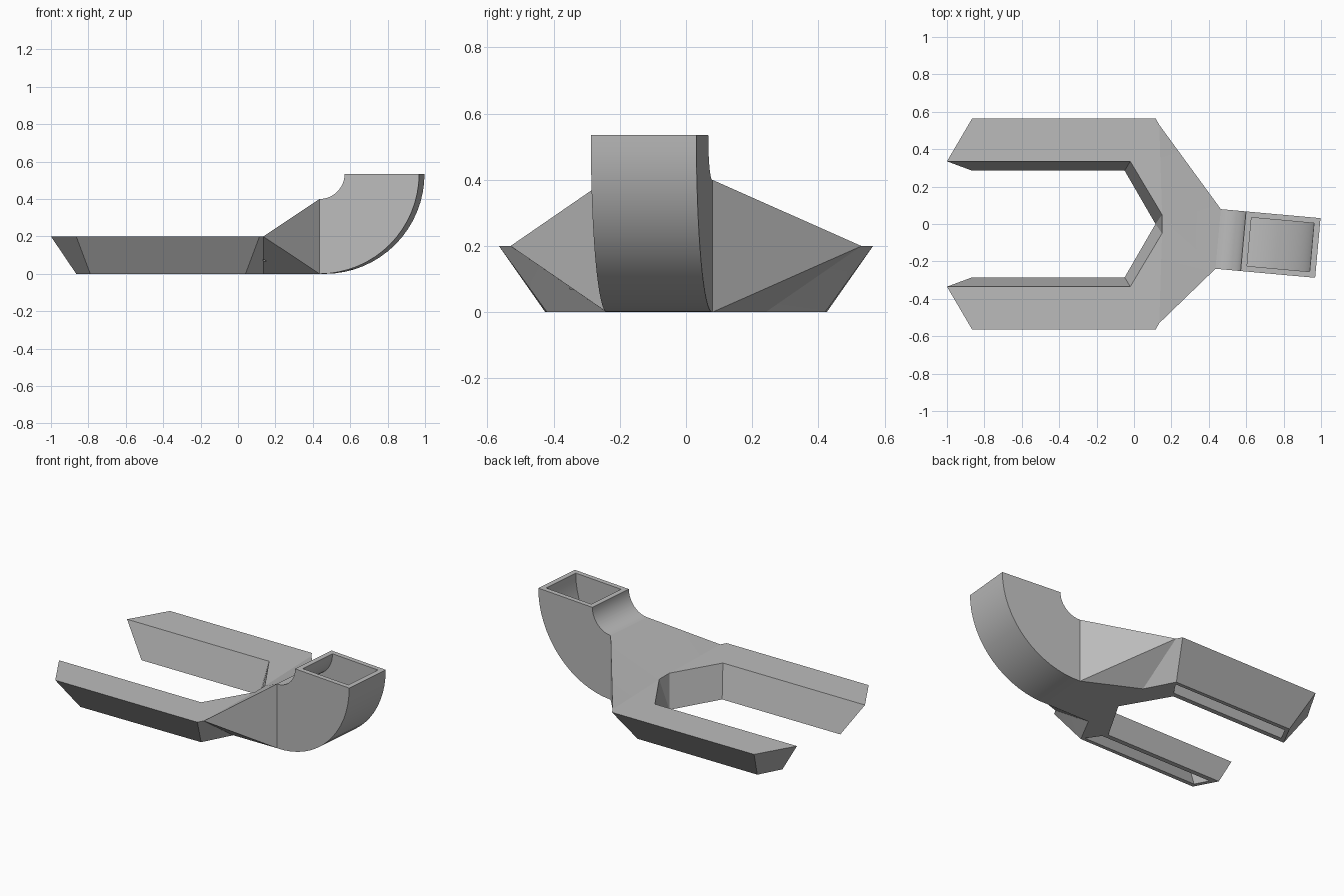
import bpy, bmesh
from math import sin, cos, pi
from mathutils import Vector

if "Cube" in bpy.data.objects:
    bpy.data.objects.remove(bpy.data.objects["Cube"])

grey = bpy.data.materials.new("plain grey")
grey.use_nodes = True
grey.diffuse_color = (0.5, 0.5, 0.5, 1)
grey.node_tree.nodes["Principled BSDF"].inputs["Base Color"].default_value = (0.5, 0.5, 0.5, 1)

SIDES = (1, -1)
ALONG = Vector((0.996, -0.09, 0))      # elbow direction
ACROSS = Vector((0.09, 0.996, 0))
MOUTH = Vector((0.45, -0.08, 0))       # where the elbow meets the body
TOP = 0.535


def finish(name, bm):
    bmesh.ops.recalc_face_normals(bm, faces=bm.faces)
    mesh = bpy.data.meshes.new(name)
    bm.to_mesh(mesh)
    bm.free()
    mesh.materials.append(grey)
    ob = bpy.data.objects.new(name, mesh)
    bpy.context.collection.objects.link(ob)
    return ob


def duct_point(u, v, z):
    return MOUTH + ALONG * u + ACROSS * v + Vector((0, 0, z))


def elbow_rings(bm, inner, outer, half, steps=16, extra=0.0):
    """Rectangular rings swept a quarter turn upwards."""
    rings = []
    for i in range(steps + 1):
        a = pi / 2 * i / steps
        rings.append([bm.verts.new(duct_point(r * sin(a), v, TOP - r * cos(a)))
                      for r, v in ((outer, half), (outer, -half), (inner, -half), (inner, half))])
    if extra:
        rings.append([bm.verts.new(p.co + Vector((0, 0, extra))) for p in rings[-1]])
    for a, b in zip(rings, rings[1:]):
        for k in range(4):
            n = (k + 1) % 4
            bm.faces.new((a[k], a[n], b[n], b[k]))
    bm.faces.new(rings[-1])
    return rings[0]


def hull(name, points):
    bm = bmesh.new()
    for p in points:
        bm.verts.new(p)
    bmesh.ops.convex_hull(bm, input=bm.verts)
    return finish(name, bm)


# Outer shell: two arms, ramped centre and elbow in one closed skin
ARM = {
    "tip_in": (-1, 0.335, 0.2), "tip_out": (-0.865, 0.565, 0.2),
    "corner": (0.115, 0.565, 0.2), "shoulder": (0.135, 0.53, 0.2),
    "bend": (-0.02, 0.335, 0.2), "notch": (0.15, 0.05, 0.2),
    "low_tip_in": (-0.865, 0.285, 0), "low_tip_out": (-0.79, 0.425, 0),
    "low_corner": (0.04, 0.42, 0), "low_waist": (0.135, 0.24, 0),
    "low_bend": (-0.05, 0.285, 0),
}
FACES = (
    "tip_in tip_out corner shoulder notch bend",
    "tip_in tip_out low_tip_out low_tip_in",
    "tip_out corner low_corner low_tip_out",
    "corner shoulder low_corner",
    "shoulder low_waist low_corner",
    "shoulder low_waist duct_low",
    "shoulder duct_low duct_high",
    "shoulder notch duct_high",
    "tip_in bend low_bend low_tip_in",
    "bend notch low_notch low_bend",
    "low_tip_in low_tip_out low_corner low_bend",
    "low_bend low_corner low_waist low_notch",
)
bm = bmesh.new()
ring = elbow_rings(bm, 0.135, TOP, 0.16)
low_notch = bm.verts.new((0.115, 0, 0))
halves = []
for s in SIDES:
    v = {k: bm.verts.new((x, y * s, z)) for k, (x, y, z) in ARM.items()}
    v["low_notch"] = low_notch
    v["duct_low"], v["duct_high"] = (ring[0], ring[3]) if s > 0 else (ring[1], ring[2])
    for f in FACES:
        bm.faces.new([v[k] for k in f.split()])
    halves.append(v)
l, r = halves
bm.faces.new((l["notch"], r["notch"], low_notch))
bm.faces.new((l["notch"], r["notch"], r["duct_high"], l["duct_high"]))
bm.faces.new((low_notch, l["low_waist"], l["duct_low"], r["duct_low"], r["low_waist"]))
shell = finish("air_duct", bm)

# Hollow of the elbow
bm = bmesh.new()
bm.faces.new(elbow_rings(bm, 0.167, 0.503, 0.13, extra=0.03))
cutters = [finish("elbow_hollow", bm)]

# Hollow and bottom slot of each arm, and the channel feeding it
for s in SIDES:
    cavity = [(-0.81, 0.31, -0.02), (-0.77, 0.385, -0.02), (0.02, 0.385, -0.02), (-0.03, 0.31, -0.02),
              (-0.92, 0.36, 0.17), (-0.84, 0.51, 0.17), (0.08, 0.51, 0.17), (-0.02, 0.36, 0.17)]
    cutters.append(hull("arm_hollow", [(x, y * s, z) for x, y, z in cavity]))
    channel = [duct_point(0.02, v, z) for v in (-0.12, 0.12) for z in (0.05, 0.35)]
    channel += [(-0.02, y * s, z) for y in (0.37, 0.42) for z in (0.08, 0.12)]
    cutters.append(hull("feed_channel", channel))

# Carve the hollows
bpy.context.view_layer.objects.active = shell
for c in cutters:
    c.hide_render = True
    mod = shell.modifiers.new("carve", 'BOOLEAN')
    mod.operation = 'DIFFERENCE'
    mod.solver = 'EXACT'
    mod.object = c
    bpy.ops.object.modifier_apply(modifier=mod.name)
for c in cutters:
    bpy.data.objects.remove(c)

bpy.ops.object.select_all(action='DESELECT')
shell.select_set(True)
bpy.ops.object.shade_smooth_by_angle(angle=pi / 9)
